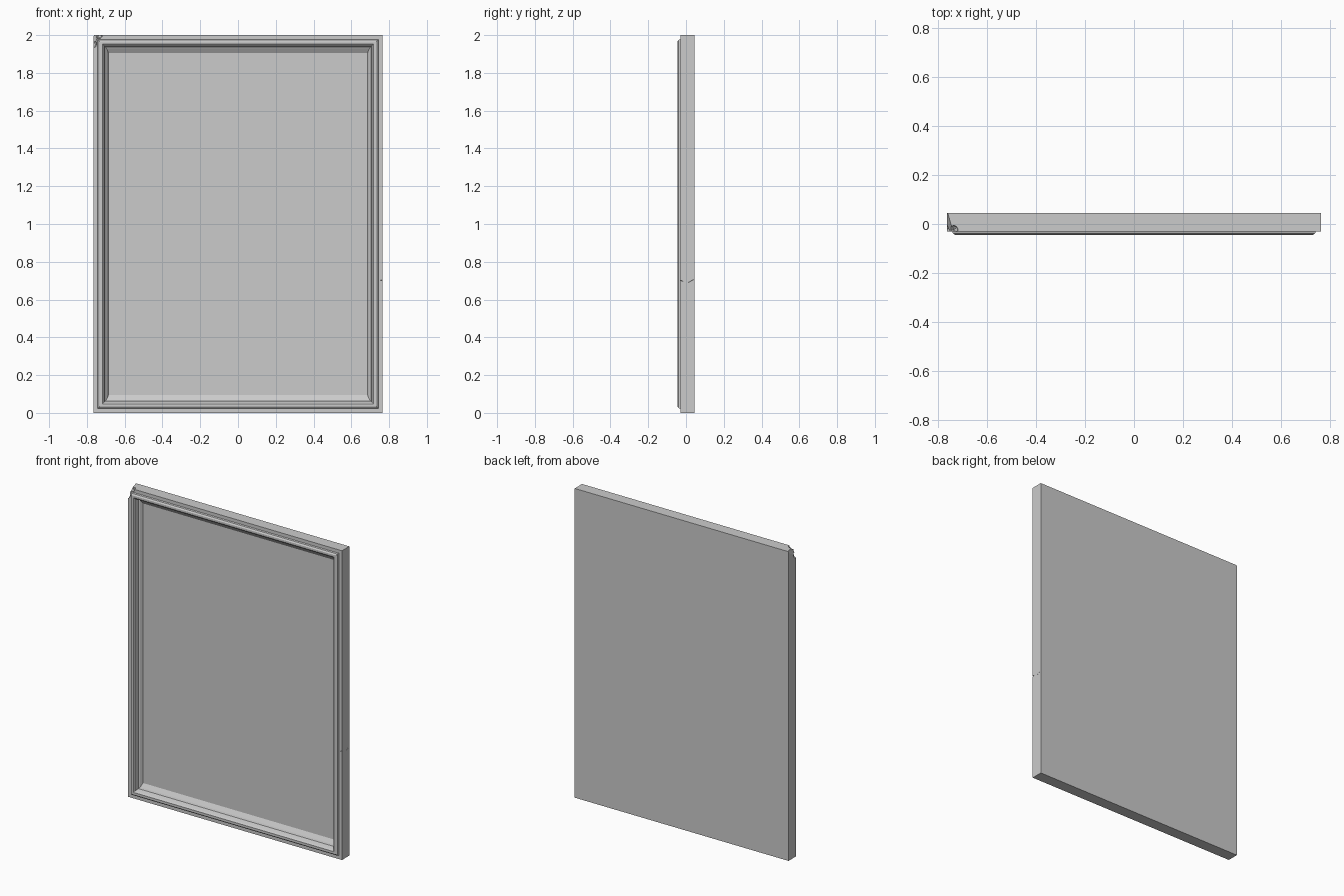
import bpy, bmesh
from mathutils import Matrix

if "Cube" in bpy.data.objects:
    bpy.data.objects.remove(bpy.data.objects["Cube"])

W, H = 0.765, 2.0   # half width, height


def make_object(name, bm):
    bmesh.ops.recalc_face_normals(bm, faces=bm.faces[:])
    me = bpy.data.meshes.new(name)
    bm.to_mesh(me)
    bm.free()
    ob = bpy.data.objects.new(name, me)
    bpy.context.collection.objects.link(ob)
    return ob


def hull(name, pts):
    bm = bmesh.new()
    for p in pts:
        bm.verts.new(p)
    bmesh.ops.convex_hull(bm, input=bm.verts[:])
    loose = [v for v in bm.verts if not v.link_faces]
    bmesh.ops.delete(bm, geom=loose, context='VERTS')
    ob = make_object(name, bm)
    ob.hide_render = True
    return ob


def scoop(name, centre, radius):
    bm = bmesh.new()
    bmesh.ops.create_icosphere(bm, subdivisions=1, radius=radius,
                               matrix=Matrix.Translation(centre))
    ob = make_object(name, bm)
    ob.hide_render = True
    return ob


def cut(ob, cutter):
    m = ob.modifiers.new("cut", 'BOOLEAN')
    m.operation = 'DIFFERENCE'
    m.solver = 'EXACT'
    m.object = cutter
    bpy.context.view_layer.objects.active = ob
    bpy.ops.object.modifier_apply(modifier=m.name)
    bpy.data.objects.remove(cutter)


# Panel with moulded border: (side inset, top/bottom inset, y) swept round the rectangle
profile = [(0, 0, 0.045), (0, 0, -0.03), (0.022, 0.022, -0.03),
           (0.025, 0.025, -0.039), (0.034, 0.034, -0.045),
           (0.047, 0.047, -0.045), (0.055, 0.055, -0.038),
           (0.061, 0.062, -0.012), (0.070, 0.072, -0.007),
           (0.080, 0.096, 0.008)]
bm = bmesh.new()
loops = []
for dx, dz, y in profile:
    loops.append([bm.verts.new(p) for p in (
        (-W + dx, y, dz), (W - dx, y, dz),
        (W - dx, y, H - dz), (-W + dx, y, H - dz))])
for a, b in zip(loops, loops[1:]):
    for i in range(4):
        j = (i + 1) % 4
        bm.faces.new((a[i], a[j], b[j], b[i]))
bm.faces.new(loops[0])
bm.faces.new(loops[-1])
panel = make_object("moulded_panel", bm)

# Darker grey finish
mat = bpy.data.materials.new("grey_finish")
mat.diffuse_color = (0.56, 0.56, 0.56, 1)
mat.use_nodes = True
mat.node_tree.nodes["Principled BSDF"].inputs["Base Color"].default_value = mat.diffuse_color
panel.data.materials.append(mat)

# Broken top left corner: a faceted chip tapering to the back, plus small scoops
cut(panel, hull("corner_chip", [
    (-W - 0.05, -0.06, 2.05), (-0.72, -0.06, 2.03), (-W - 0.03, -0.06, 1.92),
    (-0.742, -0.035, 2.005), (-0.750, -0.034, 1.970),
    (-W - 0.004, -0.033, 1.935), (-0.752, -0.004, 2.005),
    (-W - 0.004, 0.000, 1.960), (-W + 0.004, 0.05, 2.004),
    (-W - 0.004, 0.05, 1.988), (-W - 0.03, 0.05, 2.03)]))
cut(panel, scoop("top_scoop", (-0.737, -0.024, 1.998), 0.021))
cut(panel, scoop("side_scoop", (-0.768, -0.026, 1.952), 0.023))

# Thin crack on the right edge, in two slanting pieces
for k, (y0, z0, y1, z1) in enumerate([(-0.034, 0.703, -0.016, 0.697),
                                      (0.012, 0.690, 0.040, 0.706)]):
    cut(panel, hull("crack_%d" % k, [
        (W + 0.01, y0, z0 + 0.003), (W + 0.01, y0, z0 - 0.003),
        (W + 0.01, y1, z1 + 0.002), (W + 0.01, y1, z1 - 0.002),
        (W - (0.018 if k == 0 else 0.003), y0, z0), (W - 0.003, y1, z1)]))
